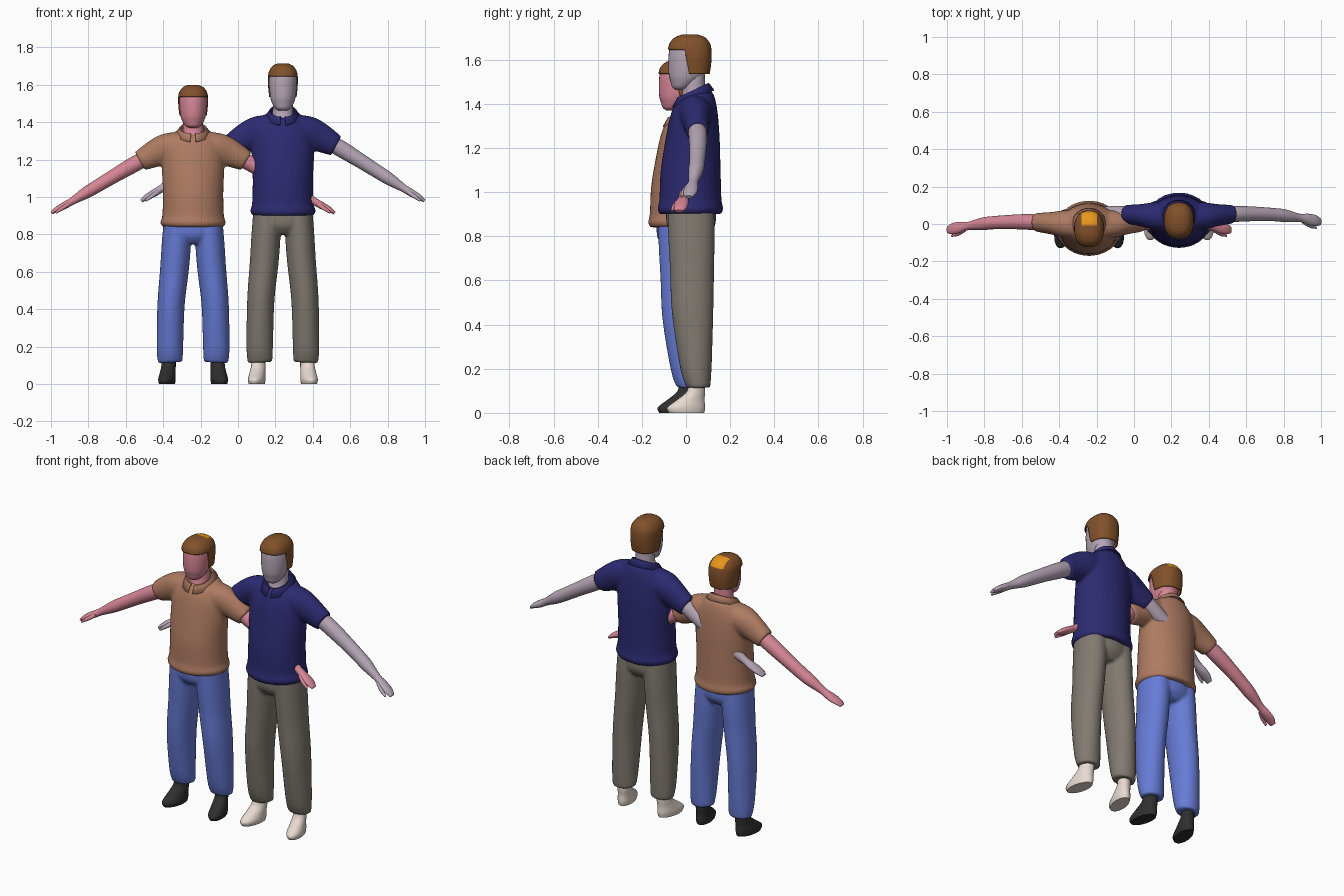
import bpy, bmesh
from math import sin, cos, pi, copysign
from mathutils import Vector

if "Cube" in bpy.data.objects:
    bpy.data.objects.remove(bpy.data.objects["Cube"])


def material(name, r, g, b):
    m = bpy.data.materials.new(name)
    m.use_nodes = True
    col = [(c / 255) ** 2.2 for c in (r, g, b)] + [1]
    m.diffuse_color = col
    m.node_tree.nodes["Principled BSDF"].inputs["Base Color"].default_value = col
    return m


tan = material("tan cloth", 172, 122, 98)
navy = material("navy cloth", 48, 46, 112)
blue = material("blue denim", 102, 122, 212)
grey = material("grey cloth", 128, 121, 112)
pink = material("pink skin", 212, 132, 148)
pale = material("pale skin", 180, 164, 180)
brown = material("brown hair", 128, 82, 46)
orange = material("orange spot", 232, 150, 32)
black = material("black shoe", 50, 50, 50)
cream = material("cream shoe", 232, 218, 208)


def smooth_path(rings, steps=4):
    """Catmull-Rom through the ring values."""
    out = []
    last = len(rings) - 1
    for i in range(last):
        p = [Vector(rings[max(0, min(last, i + k))]) for k in (-1, 0, 1, 2)]
        for s in range(steps):
            t = s / steps
            out.append(p[1] + (p[2] - p[0]) * t / 2
                       + (p[0] * 2 - p[1] * 5 + p[2] * 4 - p[3]) * t * t / 2
                       + (p[1] * 3 - p[0] - p[2] * 3 + p[3]) * t ** 3 / 2)
    out.append(Vector(rings[-1]))
    return out


def loft(bm, rings, side=1, tilt=0, power=1, n=28):
    """Capped tube through rings of (x, y, z, y radius, cross radius)."""
    path = smooth_path(rings)
    loops = []
    for i, ring in enumerate(path):
        a, b = path[max(i - 1, 0)], path[min(i + 1, len(path) - 1)]
        t = Vector((b[0] - a[0], 0, b[2] - a[2])).normalized()
        v = Vector((t.z, 0, -t.x))
        lean = tilt * (i / (len(path) - 1)) ** 4
        loop = []
        for k in range(n):
            c, s = cos(2 * pi * k / n), sin(2 * pi * k / n)
            c, s = (copysign(abs(w) ** power, w) for w in (c, s))
            co = Vector(ring[:3]) + v * c * ring[4] + Vector((0, s * ring[3], 0))
            co.z += lean * s * ring[3]
            loop.append(bm.verts.new((co.x * side, co.y, co.z)))
        loops.append(loop)
    for a, b in zip(loops, loops[1:]):
        for k in range(n):
            bm.faces.new((a[k], a[k - 1], b[k - 1], b[k]))
    bm.faces.new(loops[0])
    bm.faces.new(loops[-1])


def cut(bm, co, normal):
    bmesh.ops.bisect_plane(bm, geom=bm.verts[:] + bm.edges[:] + bm.faces[:],
                           plane_co=co, plane_no=normal)


def person(label, cx, cy, heights, shirt, trousers, skin, shoe, bald):
    base = (0, .12, .90, 1.47, 1.715)

    def fit(z):
        for a, b, c, d in zip(base, base[1:], heights, heights[1:]):
            if z <= b or b == base[-1]:
                return c + (z - a) * (d - c) / (b - a)

    def finish(bm, part, mats, voxel=0, thick=0):
        for v in bm.verts:
            v.co = (v.co.x + cx, v.co.y + cy, fit(v.co.z))
        bmesh.ops.recalc_face_normals(bm, faces=bm.faces[:])
        me = bpy.data.meshes.new(label + part)
        bm.to_mesh(me)
        bm.free()
        ob = bpy.data.objects.new(label + part, me)
        bpy.context.collection.objects.link(ob)
        for m in mats:
            me.materials.append(m)
        if thick:
            mod = ob.modifiers.new("thickness", "SOLIDIFY")
            mod.thickness = thick
        if voxel:
            mod = ob.modifiers.new("blend", "REMESH")
            mod.mode = "VOXEL"
            mod.voxel_size = voxel
            mod.use_smooth_shade = True
            mod = ob.modifiers.new("soften", "SMOOTH")
            mod.iterations = 5
        for o in bpy.context.selected_objects:
            o.select_set(False)
        ob.select_set(True)
        bpy.context.view_layer.objects.active = ob
        bpy.ops.object.shade_smooth_by_angle(angle=.8)

    # Shirt: torso and short sleeves blended together
    bm = bmesh.new()
    loft(bm, [(0, .02, .90, .14, .162), (0, .02, .925, .149, .176),
              (0, .02, .965, .141, .165), (0, .021, 1.1, .136, .162),
              (0, .03, 1.25, .122, .167), (0, .036, 1.36, .106, .158),
              (0, .04, 1.425, .085, .112), (0, .04, 1.452, .055, .07)], tilt=.4)
    for s in (1, -1):
        loft(bm, [(.05, .04, 1.385, .07, .06), (.13, .043, 1.352, .073, .082),
                  (.20, .047, 1.318, .06, .078), (.285, .052, 1.273, .05, .058)], s)
    finish(bm, "shirt", [shirt], voxel=.009)

    # Folded collar, open at the front
    bm = bmesh.new()
    rows = []
    for i in range(41):
        a = (i / 20 - 1) * pi * .95
        front = (1 - cos(a)) / 2
        row = []
        for out, drop in ((-.002, -.03), (0, 0), (.008, .002), (.032, -.03)):
            r = .064 + out
            z = 1.459 + .033 * cos(a) + drop * (1 + .4 * front ** 3)
            row.append(bm.verts.new((r * sin(a), .032 + r * cos(a), z)))
        rows.append(row)
    for a, b in zip(rows, rows[1:]):
        for k in range(3):
            bm.faces.new((a[k], a[k + 1], b[k + 1], b[k]))
    finish(bm, "collar", [shirt], thick=.006)

    # Trousers: pelvis and two legs blended together
    bm = bmesh.new()
    loft(bm, [(0, .024, .80, .075, .10), (0, .023, .85, .11, .155),
              (0, .022, .93, .112, .155)])
    for s in (1, -1):
        loft(bm, [(.122, .056, .115, .054, .066), (.124, .045, .2, .071, .071),
                  (.118, .03, .45, .094, .073), (.1, .027, .65, .1, .077),
                  (.09, .025, .8, .106, .078), (.085, .022, .92, .106, .074)], s)
    finish(bm, "trousers", [trousers], voxel=.009)

    for s, word in ((1, "left_"), (-1, "right_")):
        # Arm, hand and thumb
        bm = bmesh.new()
        loft(bm, [(.24, .05, 1.297, .04, .042), (.32, .054, 1.252, .042, .044),
                  (.42, .054, 1.19, .038, .039), (.51, .05, 1.133, .035, .036),
                  (.57, .044, 1.095, .034, .033), (.645, .033, 1.047, .022, .021),
                  (.69, .025, 1.02, .03, .02), (.73, .018, .998, .03, .015),
                  (.757, .012, .978, .018, .008)], s)
        loft(bm, [(.665, .012, 1.03, .012, .012), (.70, -.008, 1.005, .012, .011),
                  (.735, -.02, .98, .006, .006)], s, n=12)
        finish(bm, word + "arm", [skin])

        # Shoe, toes turned slightly outward
        bm = bmesh.new()
        loft(bm, [(.138, .05, .16, .036, .037), (.138, .046, .1, .041, .038),
                  (.139, .022, .06, .062, .041), (.14, .001, .025, .086, .045),
                  (.14, .002, 0, .08, .041)], s)
        for v in bm.verts:
            v.co.x -= s * .15 * v.co.y
            v.co.z = max(v.co.z, 0)
        finish(bm, word + "shoe", [shoe])

    # Neck and head
    bm = bmesh.new()
    loft(bm, [(0, .03, 1.41, .06, .06), (0, .036, 1.45, .052, .055),
              (0, .035, 1.53, .05, .052)])
    loft(bm, [(0, -.03, 1.462, .015, .022), (0, -.02, 1.475, .042, .042),
              (0, -.006, 1.50, .064, .057), (0, .003, 1.53, .081, .067),
              (0, .009, 1.58, .089, .073), (0, .012, 1.63, .09, .074),
              (0, .013, 1.67, .081, .067), (0, .012, 1.70, .05, .04)])
    finish(bm, "head", [skin])

    # Hair shell trimmed to a hairline, with an optional crown spot
    bm = bmesh.new()
    loft(bm, [(0, .03, 1.50, .067, .063), (0, .026, 1.53, .08, .072),
              (0, .019, 1.58, .095, .078), (0, .017, 1.63, .099, .08),
              (0, .017, 1.67, .093, .075), (0, .018, 1.70, .07, .055),
              (0, .018, 1.714, .035, .028)], power=.85, n=40)
    cut(bm, (0, 0, 1.645), (0, 0, 1))
    cut(bm, (0, 0, 1.535), (0, 0, 1))
    cut(bm, (0, .002, 1.6), (0, 1, .2))
    gone = []
    for f in bm.faces:
        c = f.calc_center_median()
        if c.z < 1.535 or (c.z < 1.645 and c.y + .2 * (c.z - 1.6) < .002):
            gone.append(f)
    bmesh.ops.delete(bm, geom=gone, context="FACES")
    if bald:
        for x in (-.042, .042):
            cut(bm, (x, 0, 0), (1, 0, 0))
        cut(bm, (0, .035, 0), (0, 1, 0))
        cut(bm, (0, 0, 1.67), (0, 0, 1))
        for f in bm.faces:
            c = f.calc_center_median()
            if abs(c.x) < .042 and c.y > .035 and c.z > 1.67:
                f.material_index = 1
    finish(bm, "hair", [brown, orange] if bald else [brown], thick=.006)


person("tall_", .24, 0, (0, .12, .90, 1.47, 1.715), navy, grey, pale, cream, False)
person("short_", -.24, -.043, (0, .12, .84, 1.377, 1.60), tan, blue, pink, black, True)
